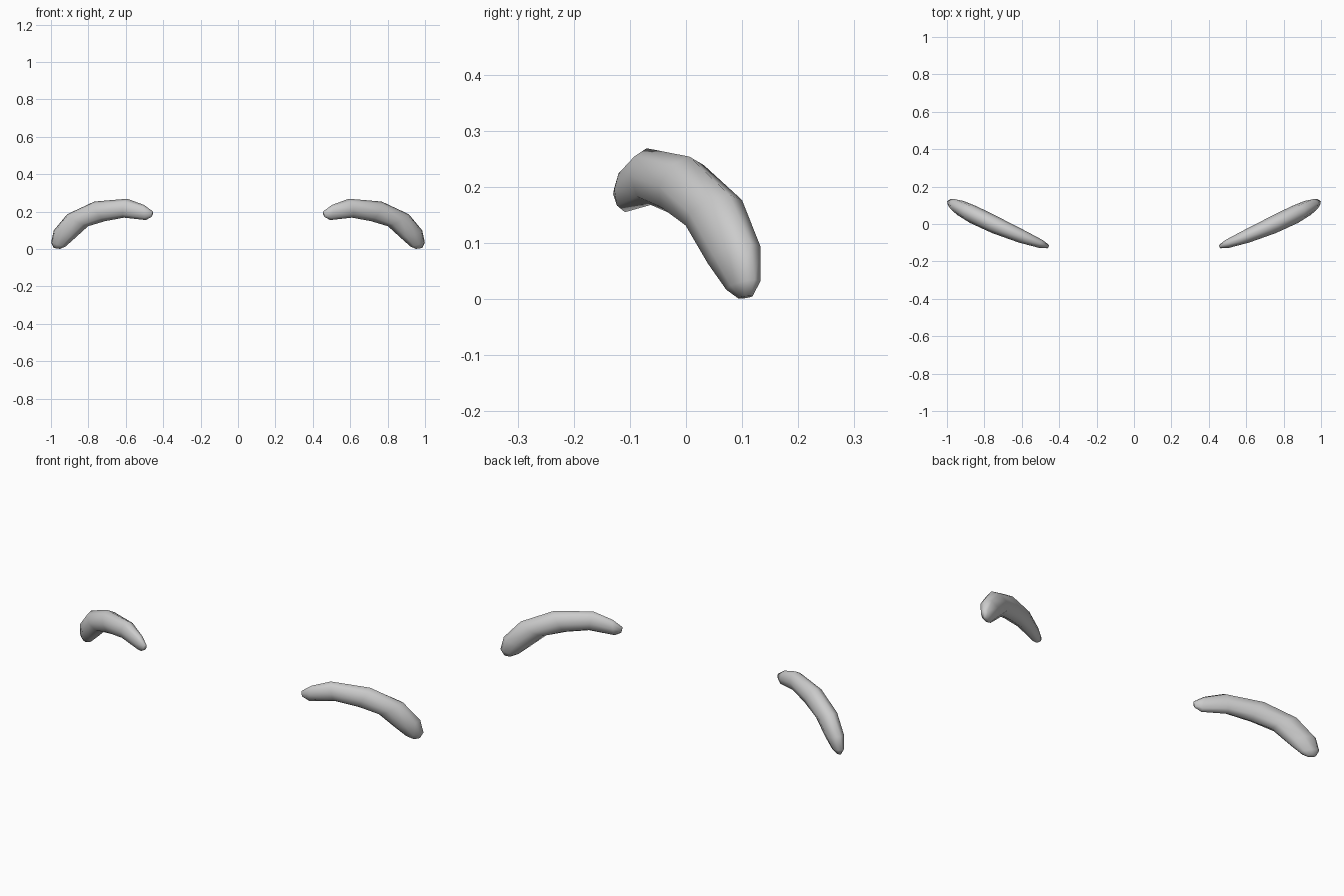
import bpy, bmesh, math
from mathutils import Vector

if "Cube" in bpy.data.objects:
    bpy.data.objects.remove(bpy.data.objects["Cube"])

SIDES = 8
# Each ring: upper edge x, z, lower edge x, z, half thickness
RINGS = [
    (0.456, 0.202, 0.463, 0.172, 0.010),
    (0.503, 0.236, 0.492, 0.155, 0.023),
    (0.592, 0.269, 0.610, 0.168, 0.036),
    (0.768, 0.254, 0.712, 0.149, 0.046),
    (0.913, 0.186, 0.802, 0.122, 0.048),
    (0.985, 0.100, 0.872, 0.058, 0.041),
    (0.999, 0.035, 0.922, 0.014, 0.025),
    (0.985, 0.006, 0.950, 0.001, 0.010),
]
SIDEWAYS = Vector((0.41, -0.91, 0))


def on_plane(x, z):
    # The brow sweeps back in a nearly flat slanted plane
    t = (x - 0.456) / 0.544
    return Vector((x, -0.122 + 0.245 * t - 0.05 * t * (1 - t), z))


# Curved tapering brow
bm = bmesh.new()
loops = []
for tx, tz, bx, bz, w in RINGS:
    top, low = on_plane(tx, tz), on_plane(bx, bz)
    mid, up = (top + low) / 2, (top - low) / 2
    loops.append([bm.verts.new(mid + up * math.cos(a) + SIDEWAYS * w * math.sin(a))
                  for a in (2 * math.pi * i / SIDES for i in range(SIDES))])
for a, b in zip(loops, loops[1:]):
    for i in range(SIDES):
        j = (i + 1) % SIDES
        bm.faces.new((a[i], a[j], b[j], b[i]))
bm.faces.new(loops[0])
bm.faces.new(loops[-1])
bmesh.ops.recalc_face_normals(bm, faces=bm.faces)
for f in bm.faces:
    f.smooth = True
mesh = bpy.data.meshes.new("eyebrows")
bm.to_mesh(mesh)
bm.free()
brows = bpy.data.objects.new("eyebrows", mesh)
bpy.context.collection.objects.link(brows)

# Matching brow on the other side
mirror = brows.modifiers.new("mirror", 'MIRROR')
mirror.use_mirror_merge = False
